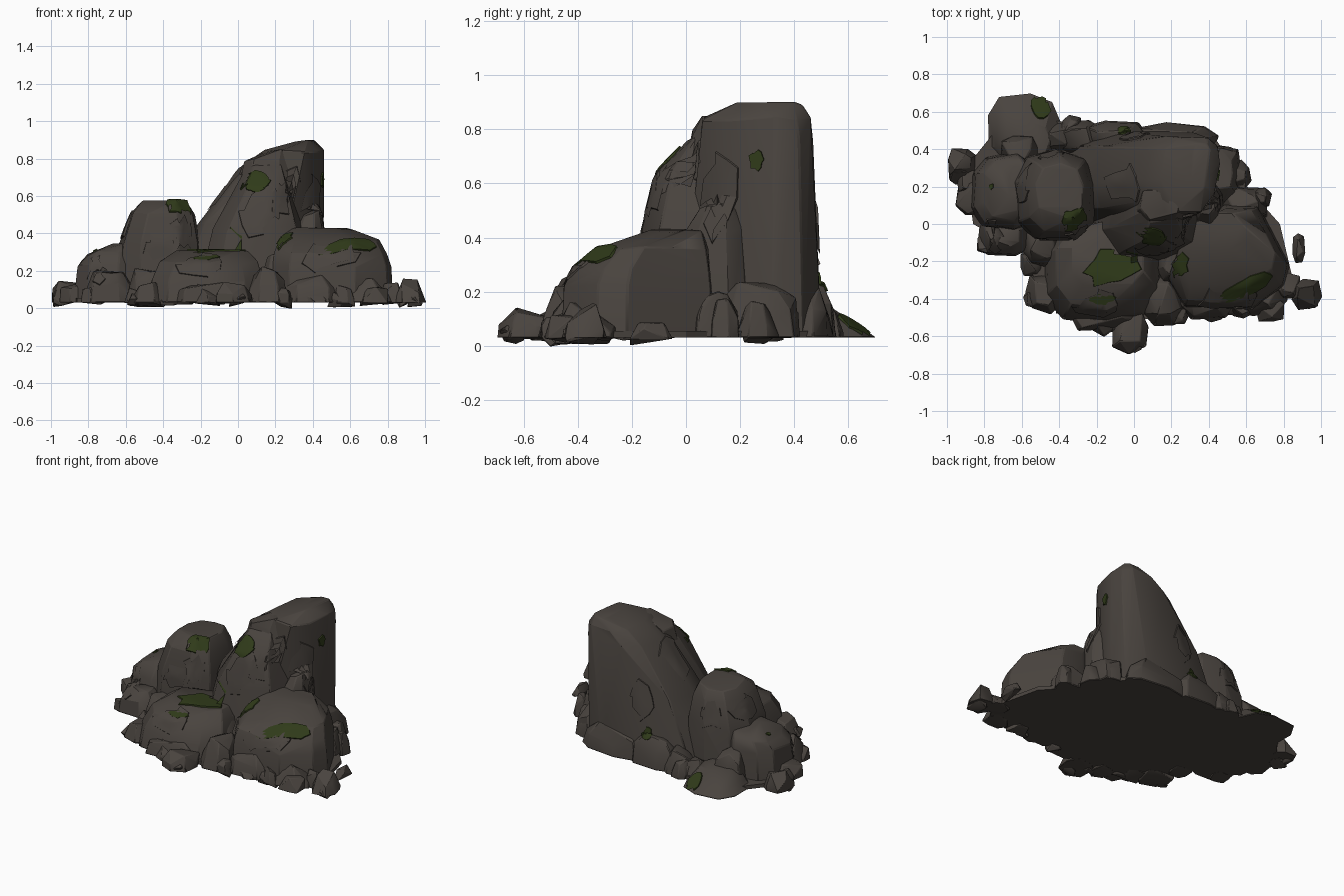
import bpy, bmesh, math, random
from mathutils import Vector
from mathutils.bvhtree import BVHTree

if "Cube" in bpy.data.objects:
    bpy.data.objects.remove(bpy.data.objects["Cube"])

random.seed(11)
BASE = 0.03


def material(name, rgb):
    m = bpy.data.materials.new(name)
    m.diffuse_color = (*rgb, 1)
    m.use_nodes = True
    m.node_tree.nodes["Principled BSDF"].inputs["Base Color"].default_value = m.diffuse_color
    return m


STONE = material("dark_stone", (0.067, 0.057, 0.049))
MOSS = material("moss_green", (0.029, 0.043, 0.010))
all_v, all_f = [], []          # rock surfaces, used to lay plates on


def finish(bm, name, mat, angle=28):
    me = bpy.data.meshes.new(name)
    bm.to_mesh(me)
    bm.free()
    me.materials.append(mat)
    ob = bpy.data.objects.new(name, me)
    bpy.context.collection.objects.link(ob)
    bpy.ops.object.select_all(action='DESELECT')
    ob.select_set(True)
    bpy.context.view_layer.objects.active = ob
    bpy.ops.object.shade_smooth_by_angle(angle=math.radians(angle))
    return ob


def rock(name, layers, n=12, jitter=0.05, bevel=0.006, shape=None):
    """Convex boulder from rings (z, x0, x1, y0, y1); shape is an outline in a -1..1 box."""
    bm = bmesh.new()
    phase = random.uniform(0, 1)
    if not shape:
        shape = []
        for i in range(n):
            a = math.tau * (i + phase) / n
            c, s = math.cos(a), math.sin(a)
            k = 1.02 + random.uniform(-jitter, jitter)
            shape.append((math.copysign(abs(c) ** .75, c) * k, math.copysign(abs(s) ** .75, s) * k))
    for z, x0, x1, y0, y1 in layers:
        for px, py in shape:
            k = 1 + random.uniform(-jitter, jitter) * 0.5
            dz = random.uniform(-jitter, jitter) * 0.35 if z > BASE else 0
            bm.verts.new(((x0 + x1) / 2 + px * k * (x1 - x0) / 2,
                          (y0 + y1) / 2 + py * k * (y1 - y0) / 2, z + dz))
    r = bmesh.ops.convex_hull(bm, input=bm.verts[:])
    junk = {g for g in r["geom_interior"] + r["geom_unused"] if isinstance(g, bmesh.types.BMVert)}
    bmesh.ops.delete(bm, geom=list(junk), context='VERTS')
    bmesh.ops.dissolve_limit(bm, angle_limit=math.radians(7), verts=bm.verts[:], edges=bm.edges[:])
    bmesh.ops.recalc_face_normals(bm, faces=bm.faces[:])
    bm.verts.index_update()
    off = len(all_v)
    all_v.extend(v.co.copy() for v in bm.verts)
    all_f.extend([off + v.index for v in f.verts] for f in bm.faces)
    ob = finish(bm, name, STONE)
    b = ob.modifiers.new("worn_edges", 'BEVEL')
    b.width, b.segments, b.limit_method = bevel, 1, 'ANGLE'
    b.angle_limit = math.radians(35)


# Main boulders
rock("tall_spire", [(BASE, -.40, .46, -.02, .50), (.45, -.22, .465, .0, .487),
                    (.76, .02, .462, .05, .47), (.84, .14, .46, .06, .46),
                    (.895, .30, .41, .19, .43)], jitter=.02,
     shape=[(-1, -.1), (-.85, .7), (-.35, 1), (.6, 1), (.93, .75), (1, .3), (.8, -.5),
            (.35, -1), (-.4, -1), (-.88, -.65)])
rock("spire_front_slab", [(BASE, -.24, .40, -.22, .25), (.42, -.14, .34, -.17, .25),
                          (.65, .0, .28, -.11, .22), (.76, .05, .24, .0, .2)], 8)
rock("spire_crest", [(.6, .0, .30, -.02, .2), (.78, .03, .28, .02, .2), (.835, .14, .27, .06, .2)], 7)
rock("spire_right_ledge", [(BASE, .25, .48, -.02, .25), (.42, .30, .46, .0, .22),
                           (.51, .34, .44, .05, .2)], 8)
rock("left_pillar", [(BASE, -.66, -.20, -.09, .40), (.34, -.63, -.20, -.08, .39),
                     (.50, -.57, -.23, -.04, .36), (.57, -.52, -.27, .03, .32)], 9, .03)
rock("left_shoulder", [(BASE, -.88, -.50, -.04, .38), (.23, -.86, -.50, -.02, .37),
                       (.29, -.81, -.52, .02, .36), (.345, -.67, -.55, .08, .32)], 9)
rock("front_boulder", [(BASE, -.48, .14, -.54, .0), (.15, -.46, .13, -.51, .0),
                       (.245, -.42, .10, -.45, .0), (.30, -.33, .05, -.34, -.04)], 10, .03)
rock("right_boulder", [(BASE, .17, .83, -.46, .11), (.22, .18, .82, -.45, .10),
                       (.29, .19, .80, -.42, .09), (.36, .22, .76, -.33, .08),
                       (.425, .26, .62, -.13, .06)], jitter=.02,
     shape=[(0, 1), (.5, .97), (.8, .35), (1, -.15), (.92, -.55), (.4, -1), (-.7, -.95),
            (-1, -.4), (-.7, .45)])
rock("back_left_slab", [(BASE, -.79, -.40, .32, .70), (.07, -.74, -.42, .34, .63),
                        (.13, -.68, -.45, .34, .54)], 9)

# Medium stones: x0, x1, y0, y1, height
medium = [(.36, .58, .10, .42, .22), (.48, .72, .0, .20, .17), (-.28, .08, .36, .55, .2),
          (.0, .46, .36, .54, .20), (-.42, -.14, .36, .55, .15), (.04, .27, -.55, -.25, .19),
          (-.84, -.54, -.17, .06, .16), (-.60, -.38, -.24, .0, .19), (-.96, -.72, .05, .25, .12),
          (.22, .56, -.50, -.25, .15), (-.36, .04, -.57, -.35, .12), (.52, .82, -.50, -.25, .13),
          (-.14, .16, -.40, -.10, .25), (-.72, -.5, .28, .48, .22), (.12, .30, -.34, -.08, .28)]
for i, (x0, x1, y0, y1, h) in enumerate(medium):
    dx, dy = (x1 - x0) * .14, (y1 - y0) * .14
    rock(f"foot_stone_{i + 1}", [(BASE, x0, x1, y0, y1), (h * .65, x0 + dx * .4, x1 - dx * .4, y0 + dy * .4, y1 - dy * .4),
                                 (h, x0 + dx * 1.6, x1 - dx * 1.6, y0 + dy * 1.6, y1 - dy * 1.6)], 8, .1, .005)

# Small stones round the foot: x, y, radius, height
small = [(-.92, .33, .085, .10), (-.88, .22, .07, .09), (-.94, .27, .055, .07), (-.55, -.21, .07, .11),
         (-.48, -.37, .10, .09), (-.36, -.42, .07, .08), (-.02, -.58, .105, .10), (-.17, -.52, .07, .09),
         (.92, -.37, .08, .11), (.83, -.33, .07, .10), (.73, -.46, .07, .09), (.57, -.45, .06, .08),
         (.42, -.46, .06, .08), (.67, .14, .06, .13), (.56, .26, .07, .15), (-.33, .52, .06, .10),
         (.49, .36, .06, .14), (-.78, -.10, .06, .10), (.24, -.49, .05, .07), (-.40, .46, .08, .12)]
for i, (x, y, r, h) in enumerate(small):
    rock(f"small_stone_{i + 1}", [(BASE, x - r, x + r, y - r, y + r),
                                  (h * .6, x - r * .95, x + r * .95, y - r * .95, y + r * .95),
                                  (h, x - r * .6, x + r * .6, y - r * .6, y + r * .6)], 7, .14, .004)

# Loose flakes lying at ground level: x, y, half sizes, lowest point
for i, (x, y, a, b, z) in enumerate([(.88, -.13, .035, .085, .02), (.53, -.46, .06, .03, .005),
                                     (-.96, .30, .035, .06, .015), (0, -.64, .05, .045, .025),
                                     (.95, -.38, .045, .07, .025), (-.10, -.55, .06, .03, .02),
                                     (-.55, -.40, .04, .05, .02), (-.28, -.47, .08, .03, .02)]):
    rock(f"loose_flake_{i + 1}", [(z, x - a * .5, x + a * .5, y - b * .5, y + b * .5),
                                  (.035, x - a, x + a, y - b, y + b),
                                  (.055, x - a * .6, x + a * .6, y - b * .6, y + b * .6)], 7, .1, .003)

# Flat underside closing the gaps between the stones
bm = bmesh.new()
outline = [(-.86, .0), (-.6, -.15), (-.48, -.4), (-.1, -.52), (.2, -.5), (.7, -.45), (.85, -.3),
           (.78, 0), (.62, .18), (.42, .48), (.0, .5), (-.4, .55), (-.7, .55), (-.9, .3)]
f = bm.faces.new([bm.verts.new((x, y, BASE)) for x, y in outline])
top = bmesh.ops.extrude_face_region(bm, geom=[f])["geom"]
bmesh.ops.translate(bm, vec=(0, 0, .025), verts=[v for v in top if isinstance(v, bmesh.types.BMVert)])
bmesh.ops.recalc_face_normals(bm, faces=bm.faces[:])
finish(bm, "flat_base", STONE)

tree = BVHTree.FromPolygons(all_v, all_f)


def plate(name, mat, centre, view, ru, rv, turn=0, sides=12, lift=.006, rough=.25):
    """Thin irregular skin projected on the rocks along a view direction."""
    d = Vector(view).normalized()                       # points from rock to viewer
    u = Vector((0, 0, 1)).cross(d) if abs(d.z) < .9 else Vector((1, 0, 0))
    u.normalize()
    v = d.cross(u)
    bm = bmesh.new()
    wob = [1 + random.uniform(-rough, rough) for _ in range(sides)]

    def hit(t, i, up):
        a = math.tau * i / sides
        p, q = ru * t * wob[i] * math.cos(a), rv * t * wob[i] * math.sin(a)
        p, q = p * math.cos(turn) - q * math.sin(turn), p * math.sin(turn) + q * math.cos(turn)
        loc, nor, _, _ = tree.ray_cast(Vector(centre) + u * p + v * q + d * 3, -d)
        return bm.verts.new(loc + nor * up) if loc else None

    mid = hit(0, 0, lift)
    rings = [[hit(t, i, up) for i in range(sides)]
             for t, up in ((.25, lift), (.5, lift), (.75, lift), (1, lift), (1.04, -.004))]
    quads = [(mid, rings[0][i], rings[0][(i + 1) % sides]) for i in range(sides)]
    for r0, r1 in zip(rings, rings[1:]):
        quads += [(r0[i], r1[i], r1[(i + 1) % sides], r0[(i + 1) % sides]) for i in range(sides)]
    limit = max(.05, .7 * max(ru, rv))
    for q in quads:                                     # drop faces that jump to another rock
        if all(q) and all((a.co - b.co).length < limit for a in q for b in q):
            bm.faces.new(q)
    bmesh.ops.delete(bm, geom=[w for w in bm.verts if not w.link_faces], context='VERTS')
    finish(bm, name, mat, 25)


# Cracked stone skins: centre, view direction, half sizes, turn
FRONT, RIGHT, LEFT, BACK, TOP = (0, -1, .2), (1, 0, .15), (-1, 0, .4), (0, 1, .2), (0, 0, 1)
skins = [((.12, 0, .50), FRONT, .09, .15, -.5), ((.25, 0, .6), FRONT, .06, .14, -.3),
         ((-.42, 0, .32), FRONT, .10, .10, .1), ((-.3, 0, .38), FRONT, .06, .12, 0),
         ((-.2, 0, .14), FRONT, .12, .07, .2), ((.5, 0, .2), FRONT, .15, .08, .1),
         ((0, .12, .5), RIGHT, .07, .16, -.2), ((0, .2, .6), LEFT, .10, .16, 0),
         ((0, .2, .2), LEFT, .11, .08, 0), ((.0, 0, .35), BACK, .09, .12, .4),
         ((-.45, 0, .35), BACK, .08, .1, 0), ((-.75, 0, .18), FRONT, .06, .09, 0)]
for i, (c, d, a, b, t) in enumerate(skins):
    plate(f"stone_skin_{i + 1}", STONE, c, d, a, b, t, 9, .008, .3)

# Moss patches, laid over everything
patches = [((-.12, -.23, 0), TOP, .145, .085, .2), ((-.17, -.40, 0), TOP, .06, .03, .1),
           ((.25, -.22, 0), TOP, .042, .07, 0), ((.60, -.34, 0), TOP, .18, .045, .42),
           ((-.32, .03, 0), TOP, .07, .05, .6), ((.10, -.06, 0), TOP, .07, .04, -.2),
           ((-.50, .63, 0), TOP, .05, .055, 0), ((-.76, .20, 0), TOP, .012, .015, 0),
           ((.11, 0, .64), FRONT, .065, .033, .4), ((0, .26, .62), RIGHT, .028, .035, 0),
           ((-.05, 0, .13), BACK, .03, .04, 0)]
for i, (c, d, a, b, t) in enumerate(patches):
    plate(f"moss_patch_{i + 1}", MOSS, c, d, a, b, t, 14, .0085, .25)
